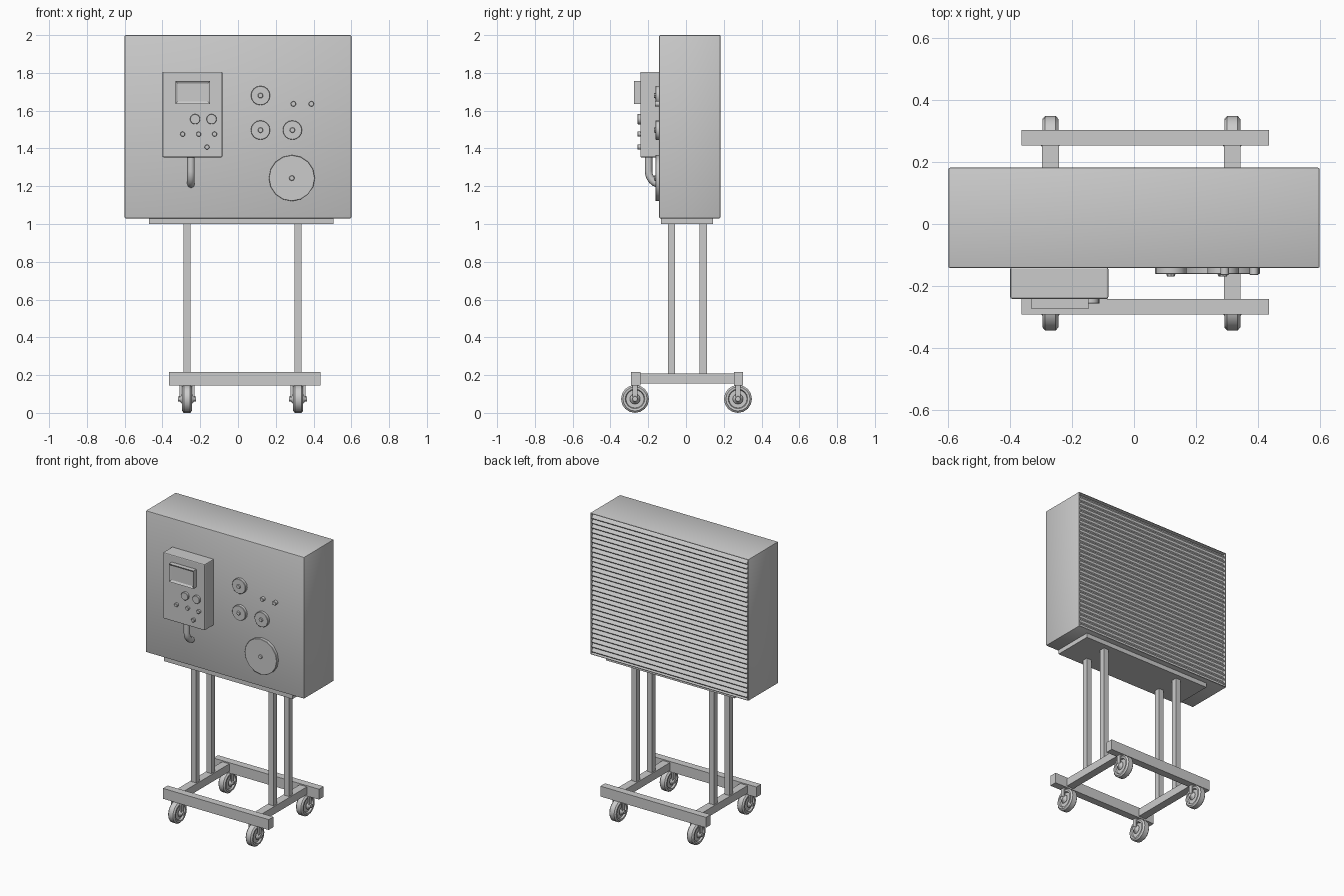
import bpy, bmesh, math
from mathutils import Matrix, Vector

if "Cube" in bpy.data.objects:
    bpy.data.objects.remove(bpy.data.objects["Cube"])


def finish(bm, name, smooth=False):
    bmesh.ops.recalc_face_normals(bm, faces=bm.faces)
    me = bpy.data.meshes.new(name)
    bm.to_mesh(me)
    bm.free()
    ob = bpy.data.objects.new(name, me)
    bpy.context.collection.objects.link(ob)
    if smooth:
        bpy.context.view_layer.objects.active = ob
        ob.select_set(True)
        bpy.ops.object.shade_smooth_by_angle(angle=math.radians(35))
        ob.select_set(False)
    return ob


def box_bm(lo, hi, bevel=0):
    bm = bmesh.new()
    lo, hi = Vector(lo), Vector(hi)
    bmesh.ops.create_cube(bm, size=1, matrix=Matrix.Translation((lo + hi) / 2) @ Matrix.Diagonal((*(hi - lo), 1)))
    if bevel:
        bmesh.ops.bevel(bm, geom=bm.edges[:], offset=bevel, segments=2, profile=0.5, affect='EDGES')
    return bm


def box(name, lo, hi, bevel=0):
    return finish(box_bm(lo, hi, bevel), name)


def recess(bm, direction, border, depth):
    """Inset the largest face pointing along direction and push it inwards."""
    bm.normal_update()
    d = Vector(direction)
    face = max((f for f in bm.faces if f.normal.dot(d) > 0.99), key=lambda f: f.calc_area())
    bmesh.ops.inset_region(bm, faces=[face], thickness=border)
    bmesh.ops.translate(bm, verts=face.verts[:], vec=-d * depth)


def lathe(name, profile, centre, axis, sides):
    """Turn (distance along axis, radius) points about the x or -y axis."""
    bm = bmesh.new()
    verts = [bm.verts.new((r, 0, a)) for a, r in profile]
    edges = [bm.edges.new(p) for p in zip(verts, verts[1:])]
    bmesh.ops.spin(bm, geom=verts + edges, cent=(0, 0, 0), axis=(0, 0, 1),
                   angle=math.tau, steps=sides, use_merge=True)
    bmesh.ops.remove_doubles(bm, verts=bm.verts, dist=1e-5)
    rot = Vector((0, 0, 1)).rotation_difference(Vector(axis)).to_matrix().to_4x4()
    bm.transform(Matrix.Translation(centre) @ rot)
    return finish(bm, name, True)


# Cabinet with a recessed rear opening
bm = box_bm((-.6, -.142, 1.03), (.6, .182, 2.0), .005)
recess(bm, (0, 1, 0), .006, .022)
finish(bm, "cabinet", True)

# Rear louvres: tilted slats
count, z0, z1 = 29, 1.042, 1.988
pitch = (z1 - z0) / count
bm = bmesh.new()
section = [(.162, .9), (.166, 1.0), (.182, .35), (.178, .15)]
for i in range(count):
    rows = [[bm.verts.new((x, y, z0 + (i + t) * pitch)) for y, t in section] for x in (-.588, .588)]
    for j in range(4):
        k = (j + 1) % 4
        bm.faces.new((rows[0][j], rows[0][k], rows[1][k], rows[1][j]))
    bm.faces.new(rows[0])
    bm.faces.new(rows[1])
finish(bm, "rear_louvres")

# Mounting plate
box("mounting_plate", (-.47, -.132, 1.0), (.505, .144, 1.031))

# Stand: posts, cross bars, rails
for x in (-.27, .318):
    for y in (-.076, .091):
        box("post", (x - .019, y - .019, .2), (x + .019, y + .019, 1.005))
    box("cross_bar", (x - .027, -.25, .156), (x + .027, .26, .209))
for y in (-.267, .278):
    box("base_rail", (-.364, y - .025, .146), (.437, y + .025, .217))

# Castors
tyre = [(-.014, 0), (-.014, .048), (-.025, .052), (-.026, .064), (-.017, .074),
        (.017, .074), (.026, .064), (.025, .052), (.014, .048), (.014, 0)]
hub = [(-.047, 0), (-.047, .013), (-.037, .015), (-.024, .028), (-.024, 0)]
for x in (-.27, .318):
    for y in (-.27, .275):
        c = (x, y, .074)
        lathe("castor_wheel", tyre, c, (1, 0, 0), 16)
        lathe("castor_hub", [(a, r) for a, r in hub], c, (1, 0, 0), 12)
        lathe("castor_hub", [(-a, r) for a, r in hub], c, (1, 0, 0), 12)
        for s in (-1, 1):
            xs = sorted((x + s * .029, x + s * .039))
            box("castor_fork", (xs[0], y - .013, .066), (xs[1], y + .013, .15))
        box("castor_fork_top", (x - .039, y - .013, .14), (x + .039, y + .013, .15))

# Control box and framed screen
box("control_box", (-.4, -.242, 1.353), (-.083, -.14, 1.806), .006)
bm = box_bm((-.332, -.274, 1.635), (-.147, -.24, 1.757))
recess(bm, (0, -1, 0), .018, .008)
finish(bm, "screen")


def disc(name, x, z, r, y, depth, sides):
    lathe(name, [(-.004, 0), (-.004, r), (depth - .002, r), (depth, r - .002), (depth, 0)],
          (x, y, z), (0, -1, 0), sides)


# Control box buttons
for x in (-.227, -.14):
    disc("large_button", x, 1.555, .027, -.242, .015, 16)
for x, z in ((-.293, 1.476), (-.208, 1.476), (-.124, 1.476), (-.164, 1.407)):
    disc("small_button", x, z, .013, -.242, .015, 12)

# Dials with raised centres, and panel lamps
for x, z, r in ((.119, 1.68, .051), (.119, 1.497, .051), (.288, 1.497, .051), (.285, 1.243, .122)):
    disc("dial", x, z, r, -.142, .02, 16)
    lathe("dial_centre", [(0, .015), (.009, .012), (.009, 0)], (x, -.161, z), (0, -1, 0), 8)
for x in (.293, .388):
    disc("panel_lamp", x, 1.636, .014, -.142, .023, 12)

# Cable conduit bending from the control box into the cabinet
cu = bpy.data.curves.new("conduit", 'CURVE')
cu.dimensions = '3D'
cu.bevel_depth = .02
cu.bevel_resolution = 2
cu.use_fill_caps = True
path = [(-.198, 1.36), (-.198, 1.28)]
path += [(-.133 - .065 * math.cos(a), 1.28 - .07 * math.sin(a))
         for a in (math.radians(d) for d in range(15, 91, 15))]
sp = cu.splines.new('POLY')
sp.points.add(len(path) - 1)
for p, (y, z) in zip(sp.points, path):
    p.co = (-.249, y, z, 1)
bpy.context.collection.objects.link(bpy.data.objects.new("conduit", cu))
